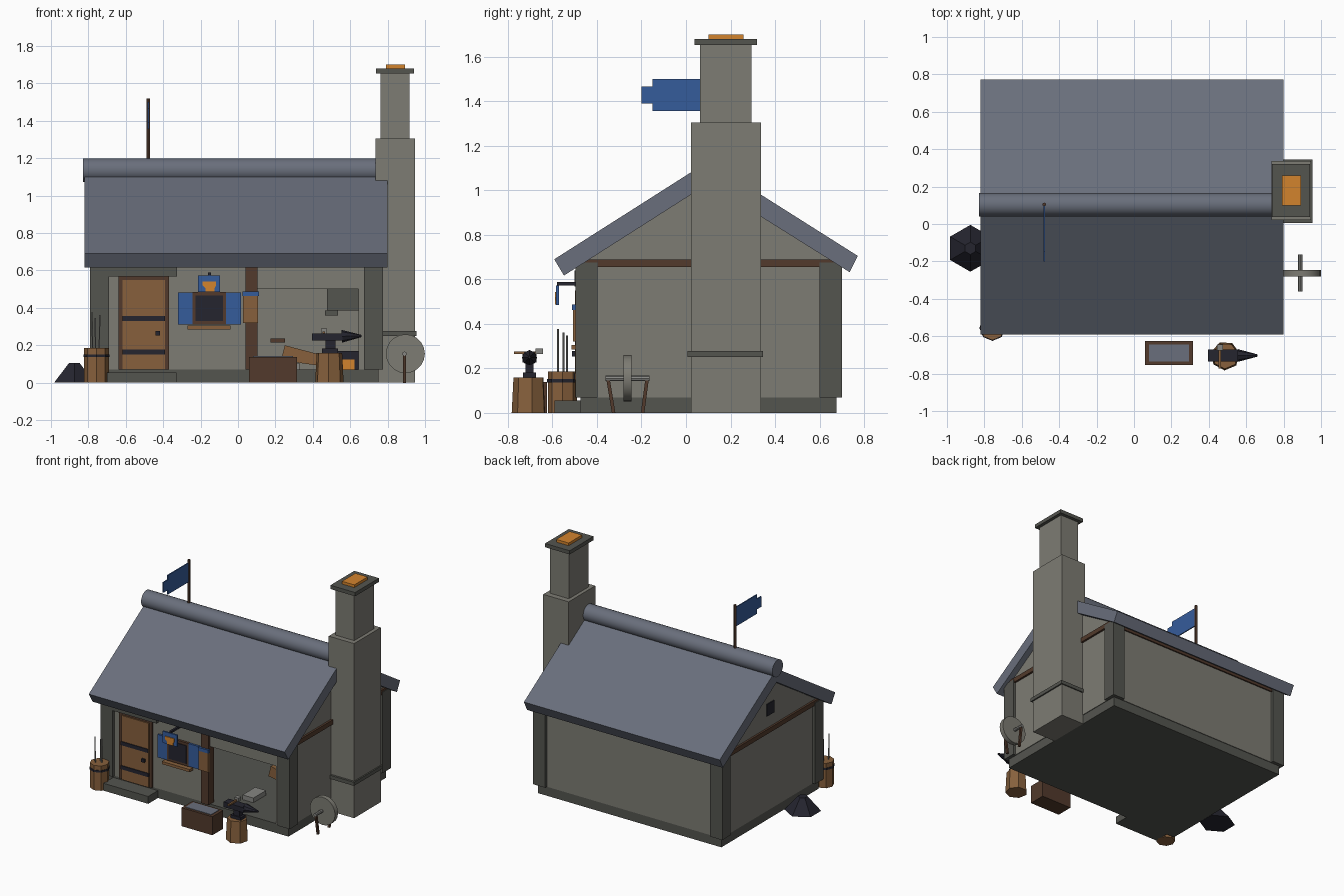
import bpy, bmesh, math
from mathutils import Vector

if "Cube" in bpy.data.objects:
    bpy.data.objects.remove(bpy.data.objects["Cube"])


def mat(name, r, g, b):
    m = bpy.data.materials.new(name)
    m.diffuse_color = (r, g, b, 1)
    m.use_nodes = True
    m.node_tree.nodes["Principled BSDF"].inputs["Base Color"].default_value = m.diffuse_color
    return m


STONE = mat("wall stone", .205, .2, .172)
DARK = mat("dark stone", .088, .09, .078)
SLATE = mat("roof slate", .142, .158, .2)
BROWN = mat("dark wood", .084, .042, .025)
WOOD = mat("light wood", .242, .118, .046)
BLUE = mat("blue paint", .036, .107, .33)
IRON = mat("black iron", .018, .018, .028)
GLOW = mat("orange glow", .65, .23, .027)
STEEL = mat("grey steel", .24, .24, .225)


def finish(name, bm, m):
    bmesh.ops.recalc_face_normals(bm, faces=bm.faces)
    me = bpy.data.meshes.new(name)
    bm.to_mesh(me)
    bm.free()
    me.materials.append(m)
    ob = bpy.data.objects.new(name, me)
    bpy.context.collection.objects.link(ob)
    return ob


def prism(name, pts, axis, a, b, m):
    """Extrude a 2D outline along an axis from a to b."""
    place = {'x': lambda p, t: (t, p[0], p[1]),
             'y': lambda p, t: (p[0], t, p[1]),
             'z': lambda p, t: (p[0], p[1], t)}[axis]
    bm = bmesh.new()
    f = bm.faces.new([bm.verts.new(place(p, a)) for p in pts])
    ext = bmesh.ops.extrude_face_region(bm, geom=[f])
    d = Vector(place((0, 0), b - a))
    bmesh.ops.translate(bm, vec=d, verts=[v for v in ext['geom'] if isinstance(v, bmesh.types.BMVert)])
    return finish(name, bm, m)


def box(name, x0, x1, y0, y1, z0, z1, m):
    return prism(name, [(x0, y0), (x1, y0), (x1, y1), (x0, y1)], 'z', z0, z1, m)


def rod(name, p, q, r1, r2, n, m, smooth=False, turn=0):
    """Cylinder or cone from p to q."""
    p, q = Vector(p), Vector(q)
    bm = bmesh.new()
    bmesh.ops.create_cone(bm, cap_ends=True, segments=n, radius1=r1, radius2=r2, depth=(q - p).length)
    ob = finish(name, bm, m)
    rot = Vector((0, 0, 1)).rotation_difference(q - p).to_matrix().to_4x4()
    from mathutils import Matrix
    ob.data.transform(Matrix.Translation((p + q) / 2) @ rot @ Matrix.Rotation(turn, 4, 'Z'))
    if smooth:
        bpy.context.view_layer.objects.active = ob
        ob.select_set(True)
        bpy.ops.object.shade_smooth_by_angle(angle=math.radians(40))
        ob.select_set(False)
    return ob


# Base, step and corner posts
box("plinth", -.765, .75, -.475, .675, 0, .07, DARK)
box("door_step", -.7, -.33, -.59, -.46, 0, .055, DARK)
for sx, x in (("left", -.79), ("right", .675)):
    for sy, y in (("front", -.497), ("back", .6)):
        box(f"corner_post_{sx}_{sy}", x, x + .1, y, y + .1, .07, .675, DARK)

# Walls, with an open forge bay on the right of the front
box("front_wall", -.7, .1, -.475, -.43, .07, .7, STONE)
box("bay_lintel", .1, .69, -.475, -.43, .5, .7, STONE)
box("bay_jamb", .645, .69, -.475, -.43, .07, .5, STONE)
box("back_wall", -.7, .69, .635, .68, .07, .66, STONE)
gable = [(-.46, .07), (.66, .07), (.66, .69), (.1, 1.06), (-.46, .69)]
prism("left_gable_wall", gable, 'x', -.77, -.725, STONE)
prism("right_gable_wall", gable, 'x', .71, .755, STONE)
box("gable_vent", -.776, -.76, .06, .15, .78, .87, IRON)

# Wall-top beams
for s, x in (("left", -.785), ("right", .73)):
    box(f"side_beam_{s}", x, x + .04, -.497, .7, .655, .69, BROWN)
for s, y in (("front", -.49), ("back", .655)):
    box(f"eave_beam_{s}", -.78, .77, y, y + .035, .64, .68, BROWN)

# Roof
prism("front_roof", [(.1, 1.13), (-.592, .69), (-.548, .617), (.1, 1.03)], 'x', -.82, .8, SLATE)
prism("back_roof", [(.1, 1.13), (.772, .705), (.735, .632), (.1, 1.03)], 'x', -.82, .8, SLATE)
rod("ridge_cap", (-.83, .103, 1.137), (.805, .103, 1.137), .063, .063, 20, SLATE, True)

# Chimney
box("chimney_stack", .735, .945, .022, .337, 0, 1.305, STONE)
box("chimney_top", .762, .918, .062, .295, 1.3, 1.66, STONE)
box("chimney_cap", .738, .942, .038, .32, 1.652, 1.68, DARK)
box("chimney_band", .72, .955, .006, .346, .25, .277, DARK)
box("chimney_glow", .79, .892, .1, .258, 1.675, 1.7, GLOW)

# Flag on the ridge
rod("flag_pole", (-.48, .105, 1.15), (-.48, .105, 1.52), .01, .01, 6, BROWN)
prism("flag", [(.1, 1.357), (.1, 1.5), (-.15, 1.5), (-.15, 1.467), (-.2, 1.467),
               (-.2, 1.39), (-.15, 1.39), (-.15, 1.357)], 'x', -.484, -.476, BLUE)

# Door
box("door_frame", -.64, -.37, -.49, -.46, .07, .57, BROWN)
box("door_leaf", -.617, -.39, -.498, -.48, .07, .55, WOOD)
for z in (.15, .33):
    box("door_band", -.617, -.39, -.504, -.49, z, z + .027, IRON)
box("door_handle", -.442, -.418, -.512, -.49, .253, .277, IRON)
box("door_lintel", -.69, -.325, -.5, -.46, .567, .64, DARK)

# Window
box("window_frame", -.242, -.065, -.493, -.46, .312, .485, BROWN)
box("window_pane", -.226, -.08, -.498, -.48, .33, .465, IRON)
for s, x in (("left", -.322), ("right", -.085)):
    box(f"shutter_{s}", x, x + .102, -.49, -.46, .312, .483, BLUE)
box("window_sill", -.27, -.04, -.515, -.46, .285, .305, WOOD)

# Hanging sign with an anvil shape
box("sign_bracket", -.16, -.145, -.58, -.46, .573, .588, IRON)
box("sign_board", -.215, -.095, -.583, -.571, .485, .572, BLUE)
prism("sign_emblem", [(-.175, .487), (-.125, .487), (-.125, .505), (-.117, .52), (-.117, .542),
                      (-.19, .542), (-.19, .52), (-.175, .505)], 'y', -.589, -.582, GLOW)

# Bay post with apron
box("bay_post", .04, .103, -.497, -.43, .07, .66, BROWN)
box("apron", .028, .108, -.508, -.49, .32, .465, WOOD)
box("apron_top", .025, .111, -.511, -.488, .463, .488, BLUE)

# Forge interior: hearth, hood, bellows, block
box("hearth", .5, .72, .05, .33, .07, .17, IRON)
box("hearth_fire", .56, .622, .044, .06, .07, .125, GLOW)
box("forge_hood", .475, .72, .03, .34, .385, .64, DARK)
box("hood_lip", .465, .535, .04, .33, .36, .386, DARK)
prism("bellows", [(.23, .12), (.25, .2), (.44, .15), (.44, .09)], 'y', .03, .17, WOOD)
box("bellows_handle", .175, .25, .08, .11, .215, .235, BROWN)
box("stone_block", .24, .33, -.29, -.14, .07, .105, STEEL)

# Water trough
box("trough", .06, .315, -.753, -.625, 0, .138, BROWN)
box("trough_water", .08, .293, -.735, -.643, .13, .142, SLATE)

# Anvil on a stump
rod("stump", (.488, -.705, 0), (.488, -.705, .16), .078, .07, 7, WOOD, turn=.4)
box("anvil_foot", .45, .535, -.732, -.673, .158, .182, IRON)
box("anvil_waist", .467, .52, -.722, -.684, .18, .23, IRON)
box("anvil_body", .395, .56, -.735, -.672, .226, .264, IRON)
rod("anvil_horn", (.555, -.703, .248), (.66, -.703, .25), .034, .006, 8, IRON)
box("hammer_handle", .453, .466, -.772, -.66, .264, .275, WOOD)
box("hammer_head", .443, .477, -.675, -.643, .264, .29, STEEL)

# Barrel with iron rods
rod("barrel", (-.757, -.555, 0), (-.757, -.555, .185), .066, .066, 8, WOOD, turn=0)
rod("barrel_band", (-.757, -.555, .137), (-.757, -.555, .152), .07, .07, 8, IRON)
for i, (dx, dy) in enumerate(((-.02, -.015), (.015, .01), (-.005, .025))):
    rod(f"iron_rod_{i}", (-.757 + dx, -.56 + dy, .17),
        (-.757 + dx * 1.2, -.56 + dy, .377 - i * .015), .004, .004, 6, STEEL)

# Grindstone
rod("grindstone", (.895, -.28, .155), (.895, -.245, .155), .104, .104, 20, STONE, True)
rod("grindstone_axle", (.89, -.362, .155), (.89, -.163, .155), .012, .012, 8, STEEL, True)
for y0, y1 in ((-.325, -.35), (-.195, -.175)):
    rod("grindstone_leg", (.89, y0, 0), (.89, y1, .15), .011, .011, 4, BROWN, turn=math.pi / 4)

# Coal heap
rod("coal_heap", (-.875, -.13, 0), (-.875, -.13, .105), .125, .033, 6, IRON)
